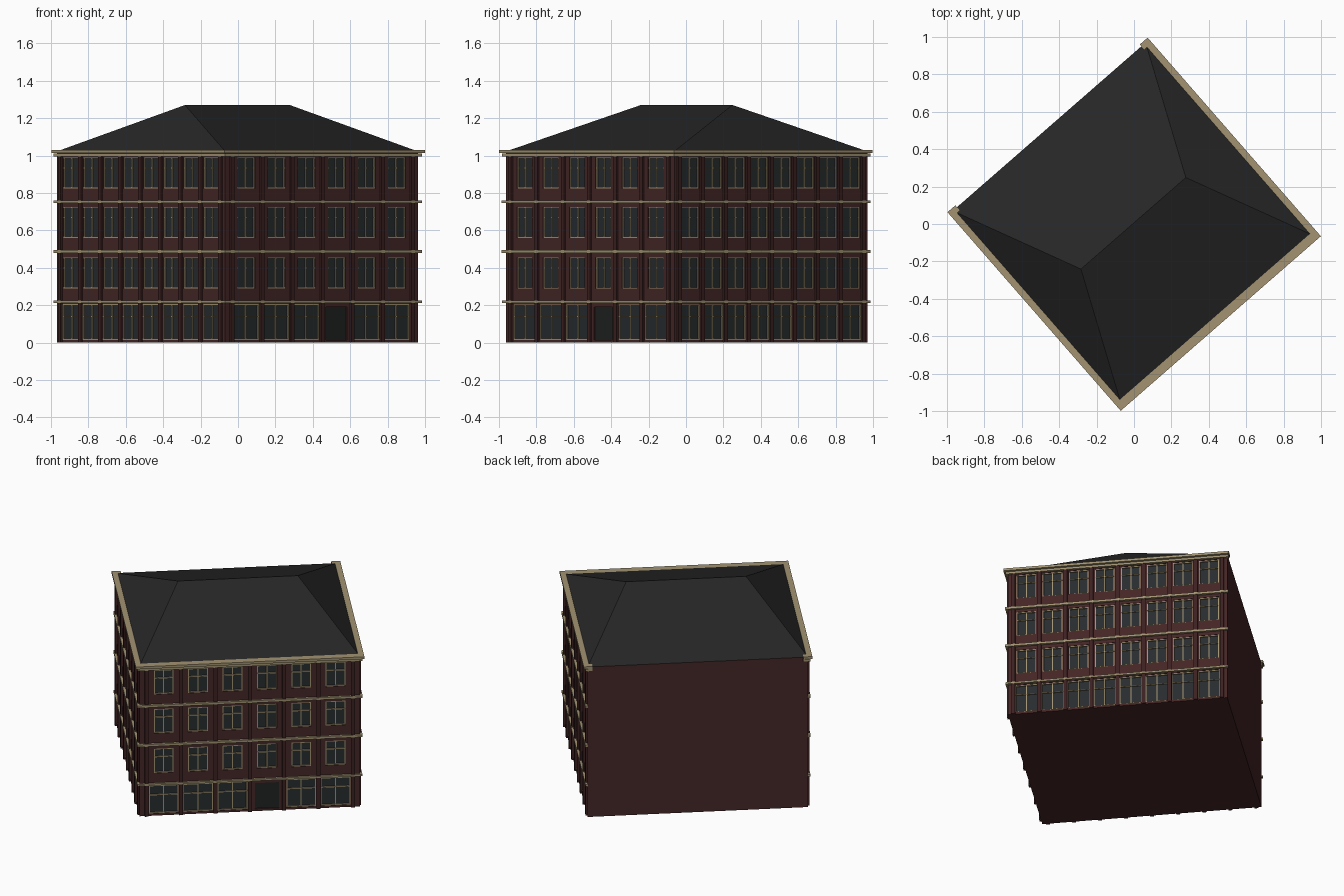
import bpy, bmesh, math
from mathutils import Matrix, Vector

if "Cube" in bpy.data.objects:
    bpy.data.objects.remove(bpy.data.objects["Cube"])

TURN = Matrix.Rotation(math.radians(41.1), 4, "Z")
HU, FRONT, BACK = 0.684, -0.68, 0.69      # half width, front wall, blank back wall
SKIN = 0.016                              # depth of window recess
TOP = 1.015


def material(name, colour):
    m = bpy.data.materials.new(name)
    m.use_nodes = True
    m.diffuse_color = (*colour, 1)
    m.node_tree.nodes["Principled BSDF"].inputs["Base Color"].default_value = (*colour, 1)
    return m


BRICK = material("dark red brick", (0.058, 0.019, 0.019))
PIER = material("deep red brick", (0.046, 0.015, 0.015))
STONE = material("tan stone", (0.36, 0.29, 0.165))
SLATE = material("black slate", (0.020, 0.020, 0.020))
GLASS = material("dark glass", (0.021, 0.025, 0.027))
DOOR = material("door black", (0.014, 0.015, 0.015))


def finish(name, bm, mat):
    bmesh.ops.recalc_face_normals(bm, faces=bm.faces)
    bm.transform(TURN)
    mesh = bpy.data.meshes.new(name)
    bm.to_mesh(mesh)
    bm.free()
    mesh.materials.append(mat)
    ob = bpy.data.objects.new(name, mesh)
    bpy.context.collection.objects.link(ob)


def prism(bm, outline, z0, z1):
    """Extrude a flat outline between two heights."""
    face = bm.faces.new([bm.verts.new((x, y, z0)) for x, y in outline])
    up = bmesh.ops.extrude_face_region(bm, geom=[face])["geom"]
    bmesh.ops.translate(bm, vec=(0, 0, z1 - z0),
                        verts=[g for g in up if isinstance(g, bmesh.types.BMVert)])


class Facade:
    """A wall with its own axes: s along the wall, d outwards, z up."""

    def __init__(self, name, origin, along, half, bays, pitch, ground_width, door=None):
        self.name, self.origin = name, Vector(origin)
        self.along = Vector(along)
        self.out = Vector((along[1], -along[0]))
        self.half, self.bays, self.pitch = half, bays, pitch
        self.ground_width, self.door = ground_width, door

    def box(self, bm, s0, s1, d0, d1, z0, z1):
        corners = [(s0, d0), (s1, d0), (s1, d1), (s0, d1)]
        prism(bm, [self.origin + self.along * s + self.out * d for s, d in corners], z0, z1)

    def centre(self, i):
        return (i - (self.bays - 1) / 2) * self.pitch

    def build(self):
        wall, piers, frames, glass, doors = (bmesh.new() for _ in range(5))
        floors = [(0.015, 0.205, self.ground_width)]
        floors += [(z, z + 0.165, 0.123) for z in (0.29, 0.56, 0.825)]
        below = 0
        for level, (z0, z1, width) in enumerate(floors):
            # Spandrel under the windows, then the brick between them
            self.box(wall, -self.half, self.half, -SKIN, 0, below, z0)
            below = z1
            edge = -self.half
            for i in range(self.bays):
                c = self.centre(i)
                is_door = level == 0 and i == self.door
                w = 0.15 if is_door else width
                a, b = c - w / 2, c + w / 2
                self.box(wall, edge, a, -SKIN, 0, z0, z1)
                edge = b
                if is_door:
                    self.box(doors, a, b, -SKIN, -0.008, z0, z1 - 0.015)
                    self.box(wall, a, b, -SKIN, 0, z1 - 0.015, z1)
                else:
                    self.window(frames, glass, a, b, z0, z1)
            self.box(wall, edge, self.half, -SKIN, 0, z0, z1)
        self.box(wall, -self.half, self.half, -SKIN, 0, below, TOP)
        # Pilasters on the bay boundaries
        for i in range(self.bays + 1):
            s = self.centre(i) - self.pitch / 2
            self.box(piers, s - 0.012, s + 0.012, -0.002, 0.011, 0, 1.0)
        finish(self.name + "_wall", wall, BRICK)
        finish(self.name + "_pilasters", piers, PIER)
        finish(self.name + "_window_frames", frames, STONE)
        finish(self.name + "_window_glass", glass, GLASS)
        if self.door is None:
            doors.free()
        else:
            finish(self.name + "_door", doors, DOOR)

    def window(self, frames, glass, a, b, z0, z1):
        t, d0, d1 = 0.006, -SKIN, -0.004
        self.box(glass, a, b, -SKIN, -0.011, z0, z1)
        mid, transom = (a + b) / 2, z0 + (z1 - z0) * 0.64
        for s in (a, mid - t / 2, b - t):
            self.box(frames, s, s + t, d0, d1, z0, z1)
        for z in (z0, transom, z1 - t):
            self.box(frames, a, b, d0, d1 + 0.001, z, z + t)


# Decorated walls
mid_v = (FRONT + BACK) / 2
half_v = (BACK - FRONT) / 2
for facade in (
    Facade("front", (0, FRONT), (1, 0), HU, 6, 0.2135, 0.184, door=3),
    Facade("left", (HU, mid_v), (0, 1), half_v, 8, 0.163, 0.142),
    Facade("right", (-HU, mid_v), (0, -1), half_v, 8, 0.163, 0.142),
):
    facade.build()

# Solid core, showing as the blank back wall and the underside
core = bmesh.new()
cu, cf = HU - SKIN, FRONT + SKIN
prism(core, [(-cu, cf), (cu, cf), (cu, BACK), (-cu, BACK)], 0, TOP)
finish("building_core", core, BRICK)

# String courses and cornice, wrapped round three sides
for name, z0, z1, out in (
    ("ground_string_course", 0.212, 0.224, 0.015),
    ("second_string_course", 0.479, 0.494, 0.016),
    ("third_string_course", 0.745, 0.760, 0.016),
    ("lower_cornice", 0.996, 1.010, 0.015),
    ("upper_cornice", 1.014, 1.030, 0.026),
):
    o, f, e = HU + out, FRONT - out, BACK + out * 0.5
    i, g = HU - 0.03, FRONT + 0.03
    if "cornice" not in name:
        i, g = HU - 0.001, FRONT + 0.001
    band = bmesh.new()
    prism(band, [(-o, e), (-o, f), (o, f), (o, e), (i, e), (i, g), (-i, g), (-i, e)], z0, z1)
    finish(name, band, STONE)

# Hipped roof
roof = bmesh.new()
eaves = [roof.verts.new((x, y, 1.022)) for x, y in
         ((-HU, FRONT), (HU, FRONT), (HU, BACK), (-HU, BACK))]
r0, r1 = (roof.verts.new((x, mid_v, 1.27)) for x in (-0.372, 0.372))
a, b, c, d = eaves
for loop in ((a, b, r1, r0), (b, c, r1), (c, d, r0, r1), (d, a, r0), (d, c, b, a)):
    roof.faces.new(loop)
finish("hipped_roof", roof, SLATE)

# Thin eaves strip closing the gap above the blank wall
strip = bmesh.new()
prism(strip, [(-HU, FRONT), (HU, FRONT), (HU, BACK), (-HU, BACK)], TOP, 1.022)
finish("eaves_strip", strip, BRICK)
